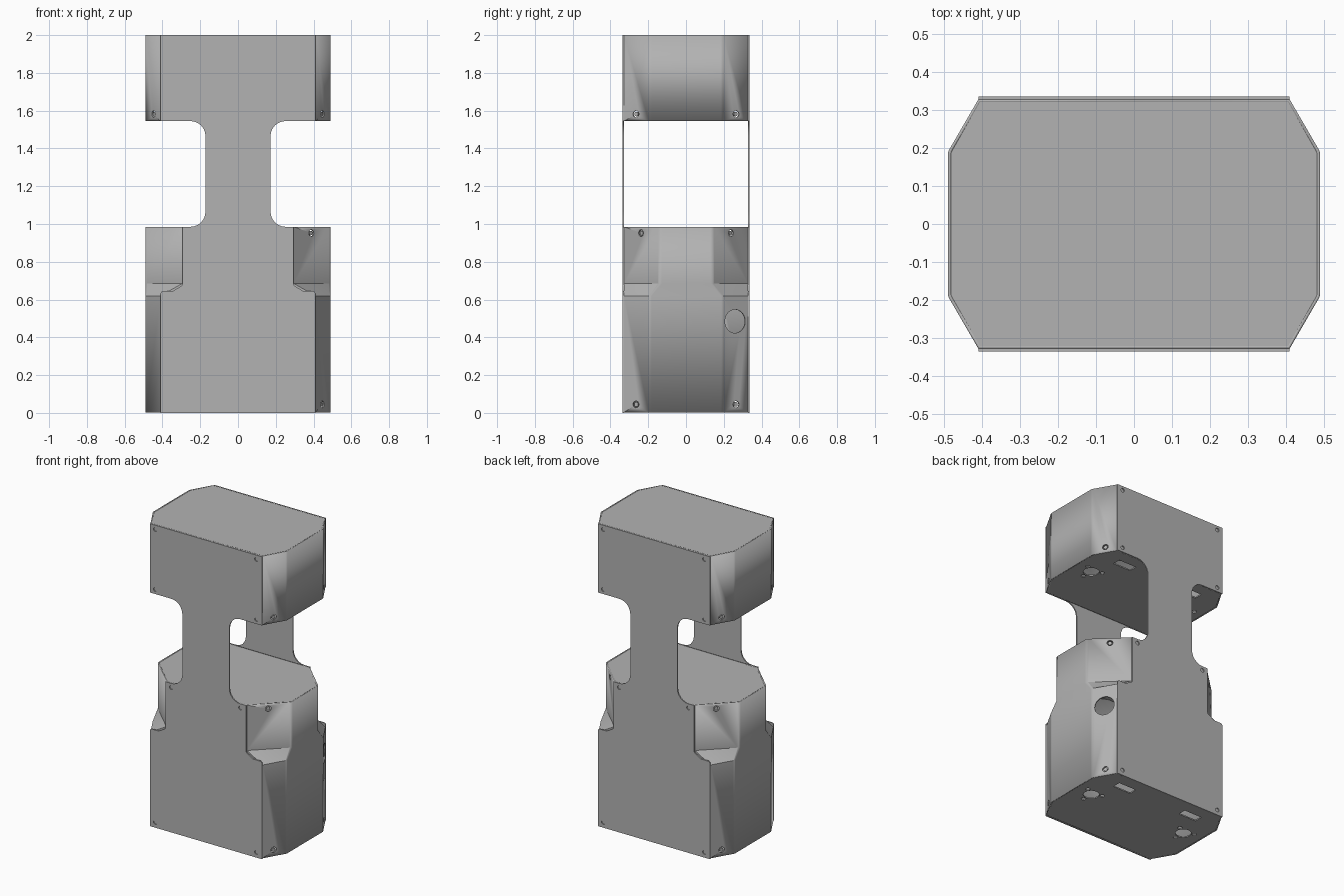
import bpy, bmesh, math
from mathutils import Vector, Matrix

if "Cube" in bpy.data.objects:
    bpy.data.objects.remove(bpy.data.objects["Cube"])


def material(name, value):
    m = bpy.data.materials.new(name)
    m.use_nodes = True
    col = (value, value, value, 1)
    m.diffuse_color = col
    m.node_tree.nodes["Principled BSDF"].inputs["Base Color"].default_value = col
    return m


GREY = material("sheet grey", 0.45)
WALL = 0.008
HALF_Y = 0.328


def make_object(name, bm, smooth=False):
    me = bpy.data.meshes.new(name)
    bm.to_mesh(me)
    bm.free()
    me.materials.append(GREY)
    ob = bpy.data.objects.new(name, me)
    bpy.context.collection.objects.link(ob)
    if smooth:
        bpy.ops.object.select_all(action='DESELECT')
        ob.select_set(True)
        bpy.context.view_layer.objects.active = ob
        bpy.ops.object.shade_smooth_by_angle(angle=math.radians(25))
    return ob


def rounded(corners, steps=6):
    """Closed outline from (x, y, radius) corners, with filleted bends."""
    out = []
    for i, (x, y, r) in enumerate(corners):
        p = Vector((x, y))
        if r == 0:
            out.append(p)
            continue
        a = (Vector(corners[i - 1][:2]) - p).normalized()
        b = (Vector(corners[(i + 1) % len(corners)][:2]) - p).normalized()
        half = a.angle(b) / 2
        centre = p + (a + b).normalized() * (r / math.sin(half))
        start = p + a * (r / math.tan(half)) - centre
        sweep = start.angle_signed(p + b * (r / math.tan(half)) - centre)
        for k in range(steps + 1):
            out.append(centre + Matrix.Rotation(-sweep * k / steps, 2) @ start)
    return out


def plan(front_x, side_y, inset=0.0, bend=0.03):
    """Chamfered rectangle seen from above, counter-clockwise."""
    fx, sx, hy = front_x - inset * 0.6, 0.49 - inset, HALF_Y - inset * 0.2
    quarter = [(sx, side_y, bend), (fx, hy, 0)]
    left = [(-x, y, r) for x, y, r in reversed(quarter)]
    top = quarter + left
    return rounded(top + [(-x, -y, r) for x, y, r in top])


def prism(bm, outline, to3d, depth):
    f = bm.faces.new([bm.verts.new(to3d(p)) for p in outline])
    ext = bmesh.ops.extrude_face_region(bm, geom=[f])
    bmesh.ops.translate(bm, vec=depth, verts=[v for v in ext["geom"] if isinstance(v, bmesh.types.BMVert)])
    bmesh.ops.recalc_face_normals(bm, faces=bm.faces)


def cylinder(bm, centre, axis, radius, depth, seg=24):
    rot = Vector(axis).to_track_quat('Z', 'Y').to_matrix().to_4x4()
    bmesh.ops.create_cone(bm, cap_ends=True, segments=seg, radius1=radius, radius2=radius,
                          depth=depth, matrix=Matrix.Translation(centre) @ rot)


def cut(target, name, bm):
    cutter = make_object(name, bm)
    cutter.hide_render = True
    cutter.hide_viewport = True
    mod = target.modifiers.new("cut holes", 'BOOLEAN')
    mod.operation = 'DIFFERENCE'
    mod.solver = 'EXACT'
    mod.object = cutter


def shell(name, rings):
    """Bent sheet wall lofted through (height, outline) rings."""
    bm = bmesh.new()
    rows = [[bm.verts.new((p.x, p.y, z)) for p in outline] for z, outline in rings]
    for lo, hi in zip(rows, rows[1:]):
        for i in range(len(lo)):
            j = (i + 1) % len(lo)
            bm.faces.new((lo[i], lo[j], hi[j], hi[i]))
    ob = make_object(name, bm, True)
    mod = ob.modifiers.new("sheet thickness", 'SOLIDIFY')
    mod.thickness = WALL
    mod.offset = -1
    return ob


def cap(name, outline, z):
    bm = bmesh.new()
    prism(bm, outline, lambda p: (p.x, p.y, z), Vector((0, 0, WALL)))
    return make_object(name, bm)


def floor_holes(name, floor, z):
    """Connector holes with three fixings each, and two slots."""
    bm = bmesh.new()
    for s in (1, -1):
        cylinder(bm, (0.36 * s, 0.03, z), (0, 0, 1), 0.048, 0.1, 32)
        for k in range(3):
            a = math.radians(33 + 120 * k)
            cylinder(bm, (0.36 * s + 0.068 * math.cos(a), 0.03 + 0.068 * math.sin(a), z),
                     (0, 0, 1), 0.014, 0.1, 16)
        bmesh.ops.create_cube(bm, size=1, matrix=Matrix.Translation((0.256 * s, 0.218, z))
                              @ Matrix.Diagonal((0.13, 0.055, 0.1, 1)))
    cut(floor, name, bm)


# Wall outlines: narrow corners for most of the height, wide ones on the shoulder
narrow, wide = plan(0.41, 0.19), plan(0.295, 0.14)
upper = shell("upper_wall", [(1.545, narrow), (2.0, narrow)])
lower = shell("lower_wall", [(0.003, narrow), (0.62, narrow), (0.685, wide), (0.985, wide)])

# Lids and floors set inside the walls
narrow_in, wide_in = plan(0.41, 0.19, 0.007), plan(0.295, 0.14, 0.007)
cap("upper_lid", narrow_in, 1.999 - WALL)
cap("lower_lid", wide_in, 0.984 - WALL)
floor_holes("upper_floor_cutter", cap("upper_floor", narrow_in, 1.546), 1.55)
floor_holes("lower_floor_cutter", cap("lower_floor", narrow_in, 0.004), 0.008)

# Screws in the corner faces, and the cable port
corner_n = Vector((0.138, 0.08, 0)).normalized()
shoulder_n = Vector((0.188, 0.195, 0)).normalized()
corner_p, shoulder_p = Vector((0.4465, 0.265, 0)), Vector((0.388, 0.238, 0))
cut_up, cut_low, heads = bmesh.new(), bmesh.new(), bmesh.new()
for sx in (1, -1):
    for sy in (1, -1):
        spots = [(cut_up, corner_p, corner_n, 1.582)]
        if (sx, sy) != (-1, -1):
            spots += [(cut_low, corner_p, corner_n, 0.045), (cut_low, shoulder_p, shoulder_n, 0.952)]
        for bm, p, n, z in spots:
            pos = Vector((p.x * sx, p.y * sy, z))
            axis = Vector((n.x * sx, n.y * sy, 0))
            cylinder(bm, pos, axis, 0.018, 0.05)
            cylinder(heads, pos - axis * 0.009, axis, 0.012, 0.012, 16)
cylinder(cut_low, (0.4494, 0.26, 0.485), corner_n, 0.062, 0.06, 40)
cut(upper, "upper_wall_cutter", cut_up)
cut(lower, "lower_wall_cutter", cut_low)
make_object("corner_screws", heads, True)

# Front and back plates joining both boxes through a narrow neck
half = [(0.41, 0, 0), (0.41, 0.645, 0.015), (0.345, 0.645, 0.02), (0.295, 0.675, 0.01),
        (0.295, 0.985, 0), (0.172, 0.985, 0.08), (0.172, 1.545, 0.08), (0.41, 1.545, 0), (0.41, 2, 0)]
outline = rounded(half + [(-x, z, r) for x, z, r in reversed(half)])
for name, side in (("front_plate", -1), ("back_plate", 1)):
    bm = bmesh.new()
    prism(bm, outline, lambda p: (p.x, side * HALF_Y, p.y), Vector((0, side * WALL, 0)))
    plate = make_object(name, bm, True)
    holes = bmesh.new()
    for x, z in ((0.37, 0.035), (0.253, 0.958), (0.37, 1.574), (0.37, 1.972)):
        for s in (1, -1):
            cylinder(holes, (x * s, side * (HALF_Y + WALL), z), (0, 1, 0), 0.013, 0.012, 20)
    cut(plate, name + "_cutter", holes)
